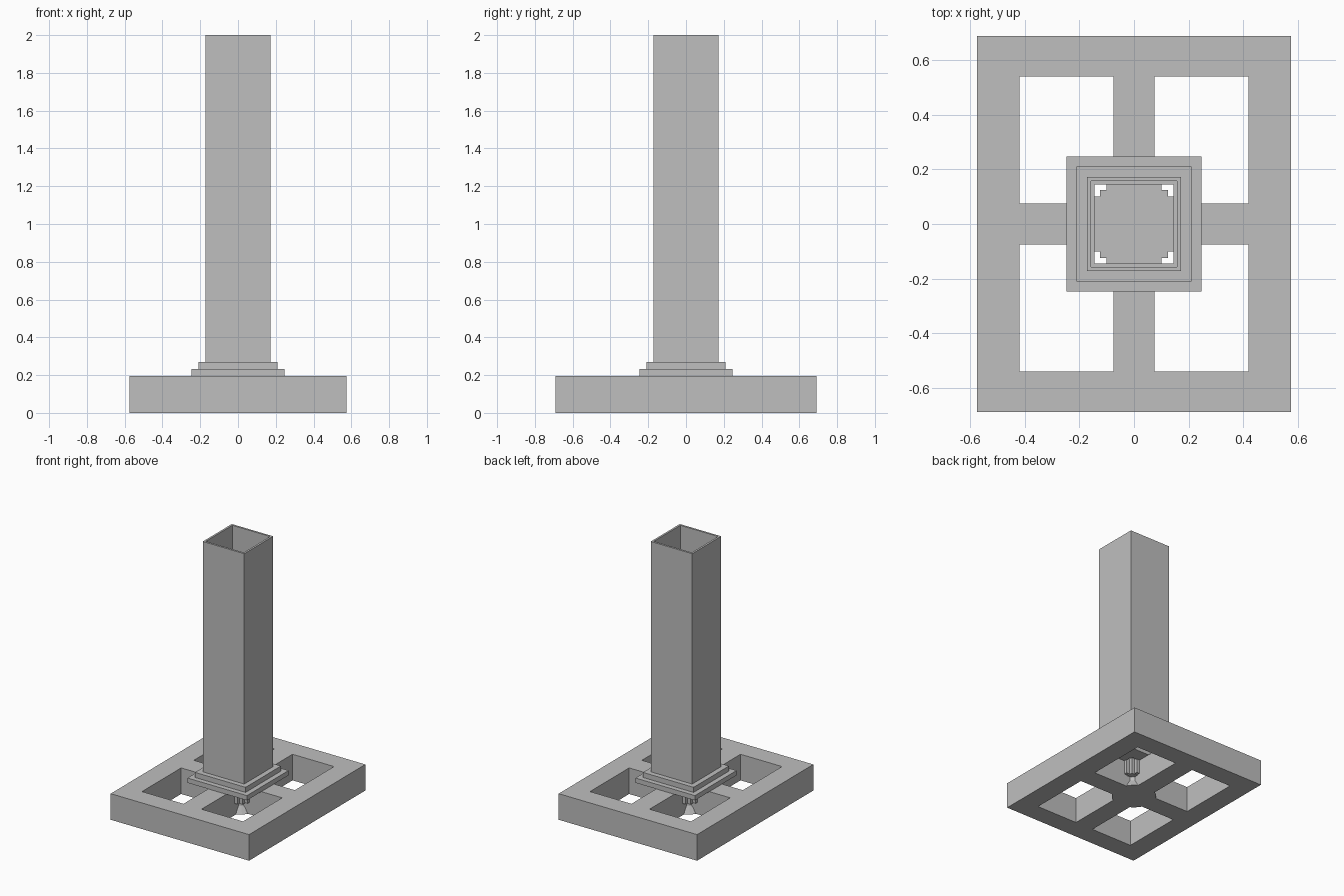
import bpy, bmesh, math

if "Cube" in bpy.data.objects:
    bpy.data.objects.remove(bpy.data.objects["Cube"])

mat = bpy.data.materials.new("plain_grey")
mat.diffuse_color = (0.52, 0.52, 0.52, 1)
mat.use_nodes = True
mat.node_tree.nodes["Principled BSDF"].inputs["Base Color"].default_value = mat.diffuse_color


def finish(name, bm):
    bmesh.ops.recalc_face_normals(bm, faces=bm.faces)
    me = bpy.data.meshes.new(name)
    bm.to_mesh(me)
    bm.free()
    me.materials.append(mat)
    ob = bpy.data.objects.new(name, me)
    bpy.context.collection.objects.link(ob)
    return ob


def grid_plate(name, xs, ys, z0, z1, holes):
    """Plate made of grid cells, leaving the listed cells open."""
    bm = bmesh.new()
    v = [[bm.verts.new((x, y, z0)) for y in ys] for x in xs]
    for i in range(len(xs) - 1):
        for j in range(len(ys) - 1):
            if (i, j) not in holes:
                bm.faces.new((v[i][j], v[i + 1][j], v[i + 1][j + 1], v[i][j + 1]))
    ext = bmesh.ops.extrude_face_region(bm, geom=bm.faces[:], use_keep_orig=True)
    top = [g for g in ext["geom"] if isinstance(g, bmesh.types.BMVert)]
    bmesh.ops.translate(bm, verts=top, vec=(0, 0, z1 - z0))
    bmesh.ops.recalc_face_normals(bm, faces=bm.faces)
    bmesh.ops.dissolve_limit(bm, angle_limit=0.01, verts=bm.verts, edges=bm.edges)
    return finish(name, bm)


def box(name, hx, hy, z0, z1):
    return grid_plate(name, [-hx, hx], [-hy, hy], z0, z1, [])


def square_ring(name, outer, inner, z0, z1):
    c = [-outer, -inner, inner, outer]
    return grid_plate(name, c, c, z0, z1, [(1, 1)])


def cone(name, r0, r1, z0, z1):
    bm = bmesh.new()
    bmesh.ops.create_cone(bm, cap_ends=True, segments=32, radius1=r0, radius2=r1, depth=z1 - z0)
    bmesh.ops.translate(bm, verts=bm.verts, vec=(0, 0, (z0 + z1) / 2))
    return finish(name, bm)


# base frame with four openings
grid_plate("base_frame", [-0.575, -0.42, -0.075, 0.075, 0.42, 0.575],
           [-0.69, -0.54, -0.075, 0.075, 0.54, 0.69], 0, 0.196,
           [(1, 1), (1, 3), (3, 1), (3, 3)])

# stepped collars and hollow square tube
square_ring("lower_collar", 0.247, 0.145, 0.196, 0.232)
square_ring("upper_collar", 0.21, 0.145, 0.232, 0.27)
square_ring("square_tube", 0.172, 0.157, 0.27, 2.0)

# foot below the tube, showing in the inner corners of the openings
box("foot_core", 0.125, 0.125, 0.085, 0.21)
box("foot_rib_x", 0.15, 0.10, 0.09, 0.205)
box("foot_rib_y", 0.10, 0.15, 0.09, 0.205)
cone("foot_neck", 0.125, 0.125, 0.055, 0.085)
cone("foot_flare", 0.155, 0.125, 0.0, 0.055)
